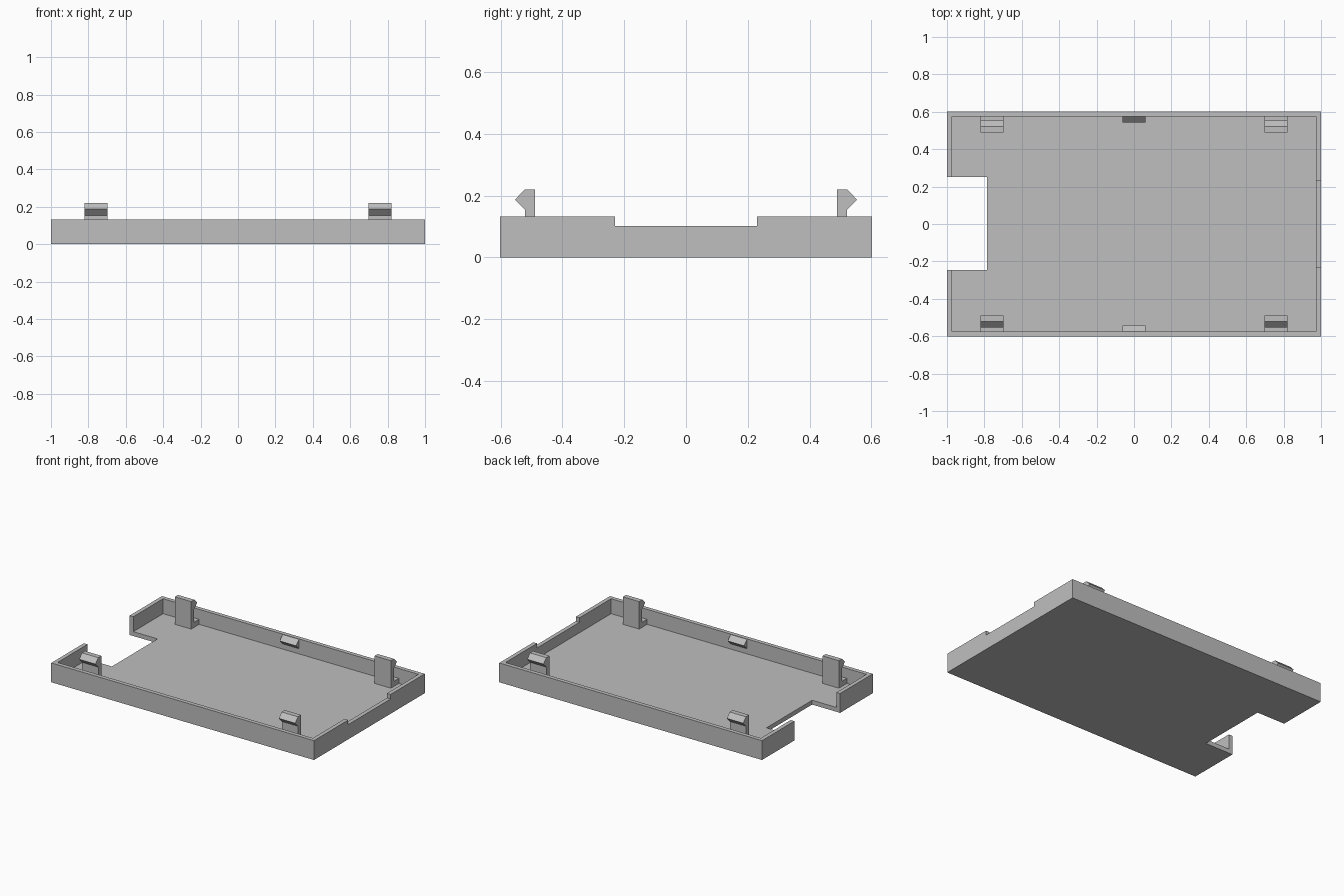
import bpy
import bmesh
from mathutils import Vector

cube = bpy.data.objects.get("Cube")
if cube:
    bpy.data.objects.remove(cube, do_unlink=True)

grey = bpy.data.materials.new("light grey plastic")
grey.use_nodes = True
COLOUR = (0.52, 0.52, 0.52, 1)
grey.diffuse_color = COLOUR
grey.node_tree.nodes["Principled BSDF"].inputs["Base Color"].default_value = COLOUR

WALL, FLOOR, HEIGHT = 0.028, 0.03, 0.133
HALF_Y = 0.602


def finish(name, bm):
    bmesh.ops.recalc_face_normals(bm, faces=bm.faces)
    mesh = bpy.data.meshes.new(name)
    bm.to_mesh(mesh)
    bm.free()
    mesh.materials.append(grey)
    obj = bpy.data.objects.new(name, mesh)
    bpy.context.collection.objects.link(obj)
    return obj


def box(name, low, high):
    low, high = Vector(low), Vector(high)
    bm = bmesh.new()
    bmesh.ops.create_cube(bm, size=1)
    bmesh.ops.scale(bm, vec=high - low, verts=bm.verts)
    bmesh.ops.translate(bm, vec=(low + high) / 2, verts=bm.verts)
    return finish(name, bm)


def prism(name, profile, x, width, side):
    """Extrude a (y, z) profile along x; side = -1 mirrors it to the front."""
    bm = bmesh.new()
    face = bm.faces.new([bm.verts.new((x - width / 2, side * y, z)) for y, z in profile])
    out = bmesh.ops.extrude_face_region(bm, geom=[face])
    moved = [v for v in out["geom"] if isinstance(v, bmesh.types.BMVert)]
    bmesh.ops.translate(bm, vec=(width, 0, 0), verts=moved)
    return finish(name, bm)


# Tray: hollowed box, with an open notch on the right and a dip in the left wall
tray = box("tray", (-1, -HALF_Y, 0), (1, HALF_Y, HEIGHT))
inner_x, inner_y = 1 - WALL, HALF_Y - WALL
cutters = [
    box("hollow_cutter", (-inner_x, -inner_y, FLOOR), (inner_x, inner_y, 1)),
    box("notch_cutter", (-2, -0.247, -1), (-0.787, 0.25, 1)),
    box("dip_cutter", (0.9, -0.23, 0.102), (2, 0.23, 1)),
]
bpy.context.view_layer.objects.active = tray
for cutter in cutters:
    cutter.hide_render = True
    mod = tray.modifiers.new(cutter.name, "BOOLEAN")
    mod.operation = "DIFFERENCE"
    mod.solver = "EXACT"
    mod.object = cutter
    bpy.ops.object.modifier_apply(modifier=mod.name)
    bpy.data.objects.remove(cutter, do_unlink=True)

# Snap clips with a foot reaching the wall, and small catches on the wall
clip = [(0.488, FLOOR), (0.488, 0.219), (0.522, 0.219), (0.553, 0.187),
        (0.521, 0.154), (0.521, 0.065), (inner_y, 0.065), (inner_y, FLOOR)]
catch = [(inner_y, 0.13), (0.542, 0.098), (inner_y, 0.066)]
for side, end in ((-1, "front"), (1, "back")):
    for x, hand in ((-0.76, "right"), (0.76, "left")):
        prism(f"{end}_{hand}_clip", clip, x, 0.124, side)
    prism(f"{end}_catch", catch, 0, 0.124, side)
